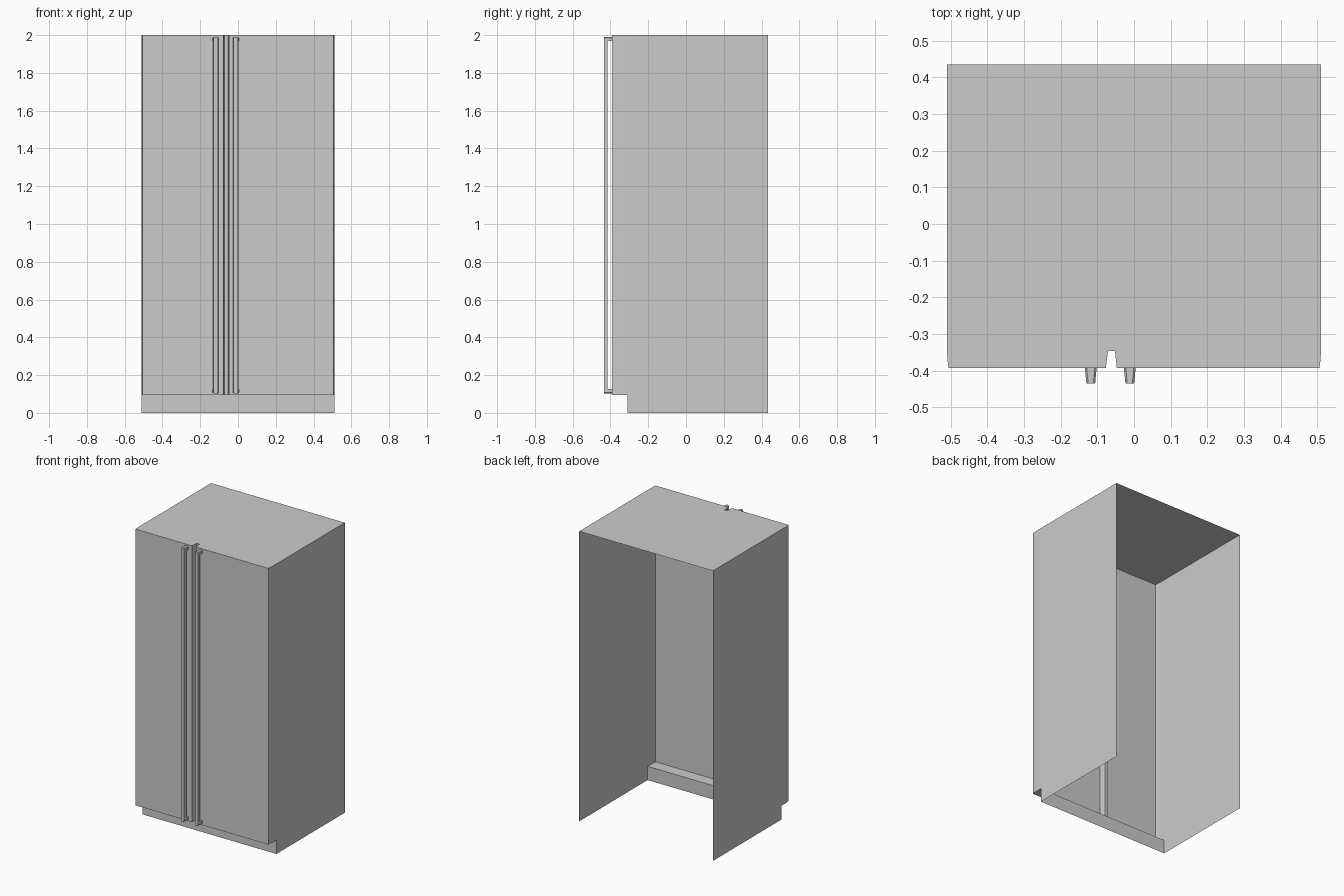
import bpy, bmesh

if "Cube" in bpy.data.objects:
    bpy.data.objects.remove(bpy.data.objects["Cube"])

TOP, STEP = 2.0, 0.095          # cabinet top, underside of the doors
BACK, FRONT, TOE = 0.435, -0.393, -0.31
HALF = 0.51


def finish(name, bm):
    bmesh.ops.remove_doubles(bm, verts=bm.verts, dist=1e-5)
    bmesh.ops.recalc_face_normals(bm, faces=bm.faces)
    mesh = bpy.data.meshes.new(name)
    bm.to_mesh(mesh)
    bm.free()
    ob = bpy.data.objects.new(name, mesh)
    bpy.context.collection.objects.link(ob)
    bpy.ops.object.select_all(action='DESELECT')
    bpy.context.view_layer.objects.active = ob
    ob.select_set(True)
    bpy.ops.object.shade_smooth_by_angle(angle=0.4)
    return ob


def wall(bm, path, z0, z1):
    """Upright sheet along an open plan path; returns lower and upper rows."""
    low = [bm.verts.new((x, y, z0)) for x, y in path]
    high = [bm.verts.new((x, y, z1)) for x, y in path]
    for i in range(len(path) - 1):
        bm.faces.new((low[i], low[i + 1], high[i + 1], high[i]))
    return low, high


# Cabinet: open-backed shell with eased door edges and a groove between doors
corner = [(HALF, TOE), (HALF, -0.352), (0.5088, -0.374), (0.506, FRONT)]
groove = [(-0.077, FRONT), (-0.071, -0.347), (-0.052, -0.347), (-0.047, FRONT)]
front_path = [(-x, y) for x, y in corner] + groove + corner[::-1]
bm = bmesh.new()
low, high = wall(bm, front_path, STEP, TOP)
bm.faces.new(low)               # underside ledge above the toe kick

# Side panels behind the doors, reaching the floor
back_high = [bm.verts.new((s * HALF, BACK, TOP)) for s in (-1, 1)]
back_low = [bm.verts.new((s * HALF, BACK, 0)) for s in (-1, 1)]
toe_low = [bm.verts.new((s * HALF, TOE, 0)) for s in (-1, 1)]
for i, end in ((0, 0), (1, -1)):
    bm.faces.new((back_high[i], back_low[i], toe_low[i], low[end], high[end]))
bm.faces.new(high + [back_high[1], back_high[0]])

# Recessed toe kick
bm.faces.new((toe_low[0], toe_low[1], low[-1], low[0]))
finish("refrigerator_cabinet", bm)


# Handles: tapered C-shaped pulls standing on two end posts
def handle(name, cx):
    z0, z1, out, inner = 0.103, 1.99, -0.435, -0.415
    profile = [(FRONT, z0), (out, z0), (out, z1), (FRONT, z1),
               (FRONT, z1 - 0.02), (inner, z1 - 0.02),
               (inner, z0 + 0.024), (FRONT, z0 + 0.024)]
    bm = bmesh.new()
    sides = []
    for s in (-1, 1):
        row = []
        for y, z in profile:
            half = 0.012 + 0.004 * (y - out) / (FRONT - out)
            row.append(bm.verts.new((cx + s * half, y, z)))
        bm.faces.new(row)
        sides.append(row)
    a, b = sides
    for i in range(8):
        if i not in (3, 7):     # post ends lie against the door
            j = (i + 1) % 8
            bm.faces.new((a[i], a[j], b[j], b[i]))
    # Clip the end corners
    bm.edges.ensure_lookup_table()
    ends = [bm.edges.get((row[i], row[i + 1])) for row in sides for i in (0, 2)]
    bmesh.ops.bevel(bm, geom=ends, offset=0.005, segments=1, affect='EDGES')
    finish(name, bm)


handle("left_door_handle", -0.118)
handle("right_door_handle", -0.0115)
